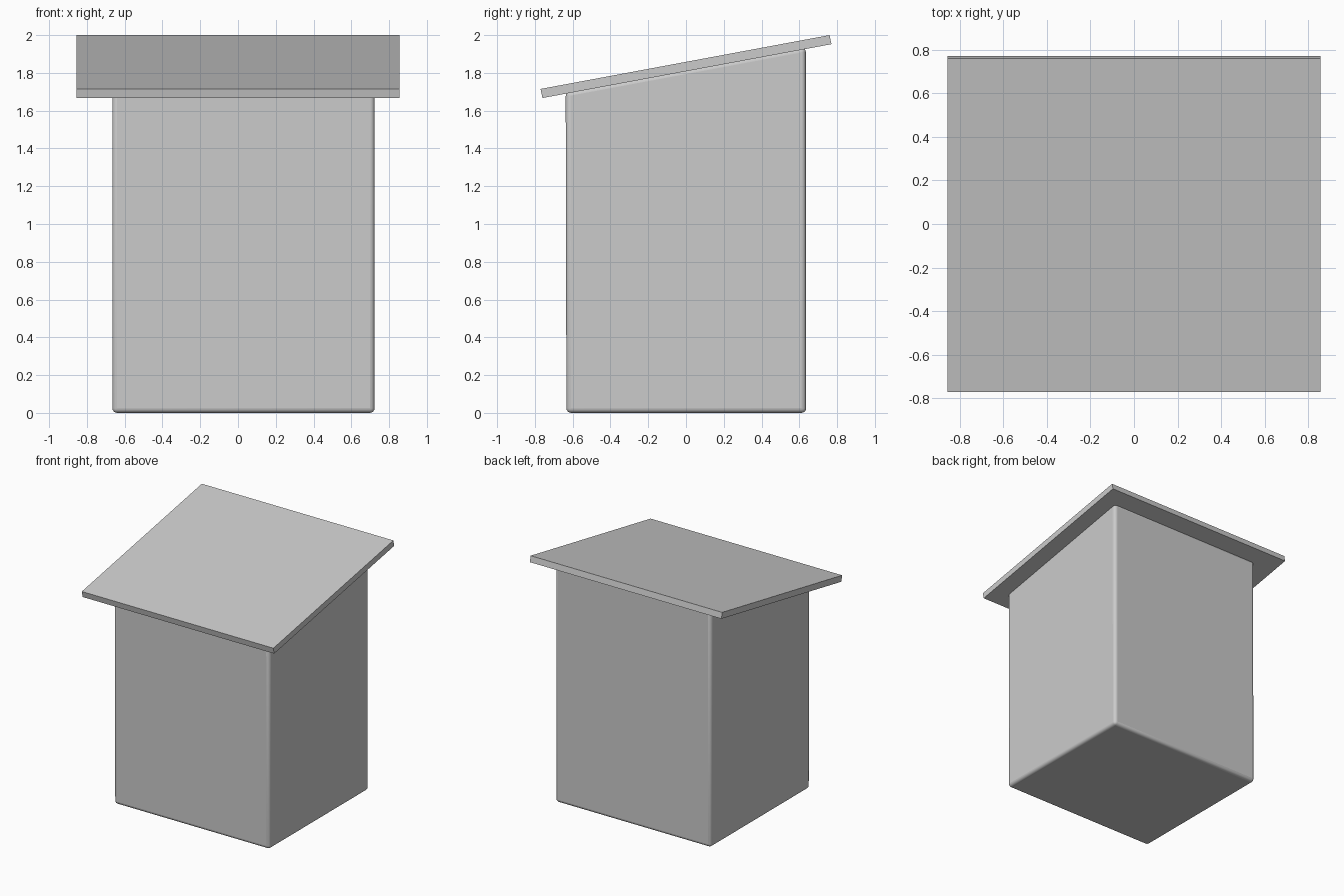
import bpy, bmesh

if "Cube" in bpy.data.objects:
    bpy.data.objects.remove(bpy.data.objects["Cube"])


def extrude_profile(name, profile, x0, x1):
    """Extrude a (y, z) side profile along x into a closed solid."""
    bm = bmesh.new()
    face = bm.faces.new([bm.verts.new((x0, y, z)) for y, z in profile])
    ext = bmesh.ops.extrude_face_region(bm, geom=[face])
    moved = [g for g in ext["geom"] if isinstance(g, bmesh.types.BMVert)]
    bmesh.ops.translate(bm, verts=moved, vec=(x1 - x0, 0, 0))
    bmesh.ops.recalc_face_normals(bm, faces=bm.faces)
    mesh = bpy.data.meshes.new(name)
    bm.to_mesh(mesh)
    bm.free()
    obj = bpy.data.objects.new(name, mesh)
    bpy.context.collection.objects.link(obj)
    return obj


# Tilted roof slab
roof = extrude_profile("roof", [(-0.76, 1.667), (0.77, 1.952), (0.76, 2.0), (-0.77, 1.715)],
                       -0.855, 0.855)

# Box body with a sloped top tucked under the roof and rounded edges
body = extrude_profile("body", [(-0.633, 0.0), (0.636, 0.0), (0.634, 1.937), (-0.637, 1.70)],
                       -0.665, 0.723)
bevel = body.modifiers.new("rounded_edges", 'BEVEL')
bevel.width = 0.025
bevel.segments = 4

bpy.ops.object.select_all(action='DESELECT')
body.select_set(True)
bpy.context.view_layer.objects.active = body
bpy.ops.object.shade_smooth_by_angle()
